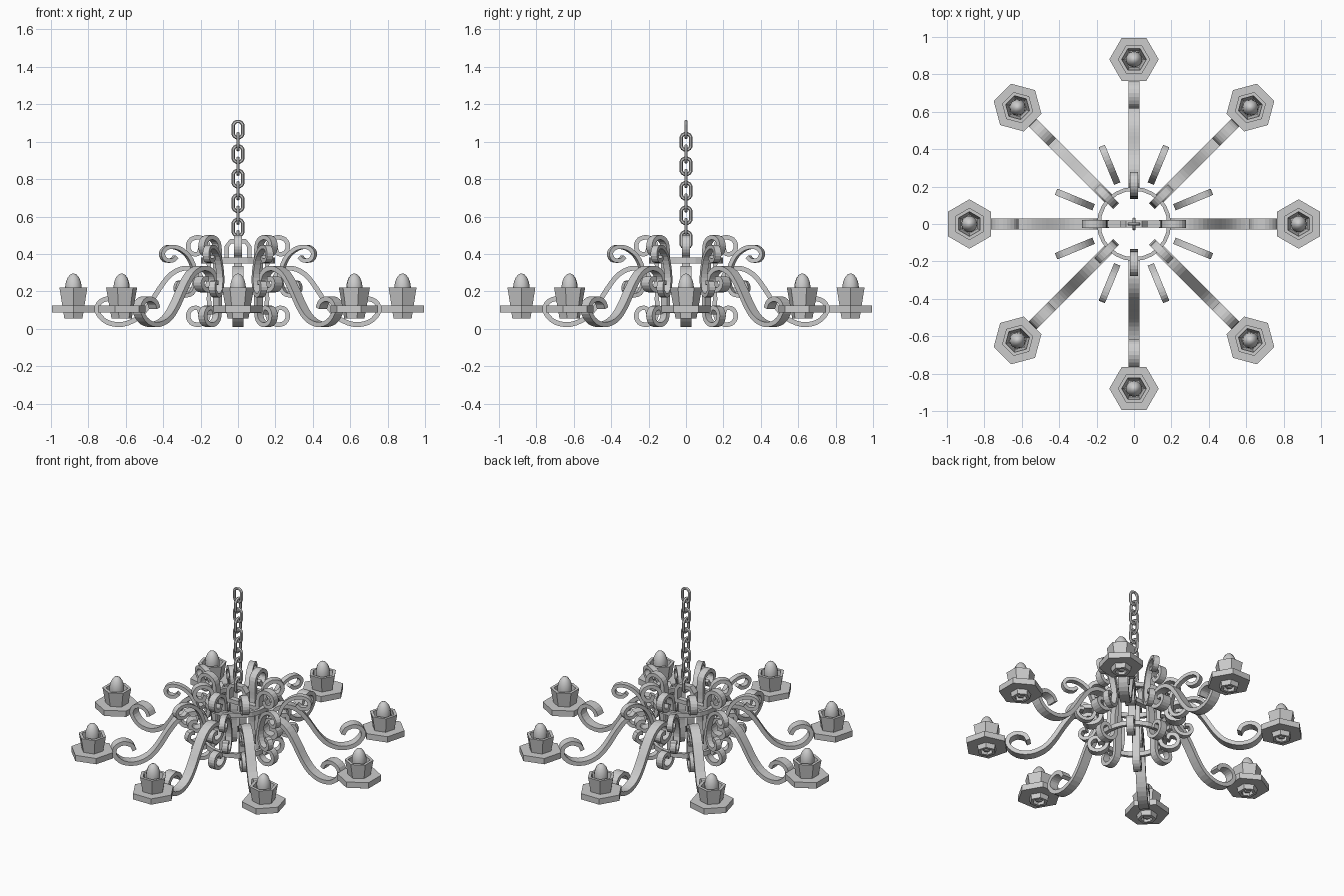
import bpy, bmesh
from math import sin, cos, pi, radians
from mathutils import Vector, Matrix

if "Cube" in bpy.data.objects:
    bpy.data.objects.remove(bpy.data.objects["Cube"])


def add(name, bm, rot=0.0, smooth=False):
    bmesh.ops.recalc_face_normals(bm, faces=bm.faces)
    me = bpy.data.meshes.new(name)
    bm.to_mesh(me)
    bm.free()
    for p in me.polygons:
        p.use_smooth = smooth
    return link(name, me, rot)


def link(name, me, rot):
    ob = bpy.data.objects.new(name, me)
    ob.rotation_euler[2] = rot
    bpy.context.collection.objects.link(ob)
    return ob


def spread(name, bm, start=0.0, smooth=False):
    """Eight linked copies around the z axis."""
    first = add(name, bm, radians(start), smooth)
    for i in range(1, 8):
        link(name, first.data, radians(start + 45 * i))


def smooth_path(pts, n=3):
    """Catmull-Rom through (r, z) points."""
    P = [Vector(p) for p in pts]
    P = [2 * P[0] - P[1]] + P + [2 * P[-1] - P[-2]]
    out = []
    for a, b, c, d in zip(P, P[1:], P[2:], P[3:]):
        for k in range(n):
            t = k / n
            out.append(0.5 * (2 * b + (c - a) * t + (2 * a - 5 * b + 4 * c - d) * t * t
                              + (3 * b - a - 3 * c + d) * t ** 3))
    return out + [P[-2]]


def strip(path, width, thick):
    """Flat bar following a path in the xz plane."""
    bm = bmesh.new()
    rows = []
    for i, p in enumerate(path):
        t = (path[min(i + 1, len(path) - 1)] - path[max(i - 1, 0)]).normalized()
        n = Vector((-t.y, t.x)) * thick / 2
        rows.append([bm.verts.new((q.x, y, q.y)) for q, y in
                     ((p + n, -width / 2), (p + n, width / 2),
                      (p - n, width / 2), (p - n, -width / 2))])
    for a, b in zip(rows, rows[1:]):
        for j in range(4):
            bm.faces.new((a[j], a[(j + 1) % 4], b[(j + 1) % 4], b[j]))
    bm.faces.new(rows[0])
    bm.faces.new(rows[-1])
    return bm


def lathe(profile, seg, cx=0.0, offset=0.0, closed=True):
    """Revolve (r, z) points about a vertical axis at x = cx."""
    bm = bmesh.new()
    rows = [[bm.verts.new((cx + r * cos(offset + 2 * pi * i / seg),
                           r * sin(offset + 2 * pi * i / seg), z)) for i in range(seg)]
            for r, z in profile]
    pairs = list(zip(rows, rows[1:])) + ([(rows[-1], rows[0])] if closed else [])
    for a, b in pairs:
        for i in range(seg):
            j = (i + 1) % seg
            bm.faces.new((a[i], a[j], b[j], b[i]))
    if not closed:
        bm.faces.new(rows[0])
        bm.faces.new(rows[-1])
    return bm


# Long S-shaped arms carrying the lamps
arm = [(.25, .265), (.285, .265), (.295, .235), (.265, .208), (.215, .22), (.195, .265),
       (.225, .31), (.29, .323), (.36, .29), (.42, .215), (.48, .12), (.54, .055),
       (.62, .023), (.70, .035), (.75, .085), (.745, .135), (.70, .16), (.65, .145), (.63, .11)]
spread("arm", strip(smooth_path(arm), .06, .026))

# Upright C scrolls forming the central cage
half = [(.20, .43), (.215, .40), (.25, .405), (.267, .44), (.25, .478), (.205, .488),
        (.165, .46), (.155, .40), (.155, .33)]
cage = half + [(.147, .255)] + [(r, .51 - z) for r, z in reversed(half)]
spread("cage_scroll", strip(smooth_path(cage), .045, .024))

# Small scrolls between the arms
small = [(.36, .385), (.385, .365), (.425, .37), (.44, .405), (.41, .435), (.35, .432),
         (.29, .39), (.255, .32), (.245, .25), (.27, .19), (.32, .18), (.355, .21),
         (.345, .245), (.315, .245)]
spread("small_scroll", strip(smooth_path(small), .036, .022), 22.5)

# Two hoops binding the cage
for name, z in (("upper_hoop", .35), ("lower_hoop", .085)):
    add(name, lathe([(.178, z), (.198, z), (.198, z + .03), (.178, z + .03)], 24))

# Lamps: six-sided drip plate, tapered cup and bulb
R, A = .88, pi / 2
spread("drip_plate", lathe([(.132, .086), (.132, .124), (.045, .124), (.045, .086)], 6, R, A))
spread("cup", lathe([(.056, .055), (.086, .22), (.066, .22), (.06, .17), (.04, .07), (.036, .055)], 6, R, A))
bulb = [(.02, .065), (.04, .10), (.043, .20), (.044, .225), (.040, .25), (.031, .273),
        (.017, .29), (.004, .295)]
spread("bulb", lathe(bulb, 10, R, 0, False), 0, True)

# Hanger: cross bar plus arch holding the chain
add("hanger_bar", strip([Vector((-.185, .365)), Vector((.185, .365))], .036, .026))
arch = [(-.06, .365), (-.06, .44), (-.04, .468), (.04, .468), (.06, .44), (.06, .365)]
add("hanger_arch", strip([Vector(p) for p in arch], .04, .024))

# Chain of alternating oval links
def chain_link():
    bm = bmesh.new()
    rows = []
    for i in range(12):
        a = 2 * pi * (i + .5) / 12
        c = Vector((.027 * cos(a), 0, .027 * sin(a) + (.017 if sin(a) > 0 else -.017)))
        n = Vector((cos(a), 0, sin(a)))
        rows.append([bm.verts.new(c + .0095 * (n * cos(b) + Vector((0, sin(b), 0))))
                     for b in (2 * pi * k / 6 for k in range(6))])
    for i in range(12):
        a, b = rows[i], rows[(i + 1) % 12]
        for j in range(6):
            bm.faces.new((a[j], a[(j + 1) % 6], b[(j + 1) % 6], b[j]))
    return bm


link_mesh = None
for i in range(10):
    if link_mesh is None:
        ob = add("chain_link", chain_link())
        link_mesh = ob.data
    else:
        ob = link("chain_link", link_mesh, pi / 2 * (i % 2))
    ob.location.z = 1.065 - .0655 * i
